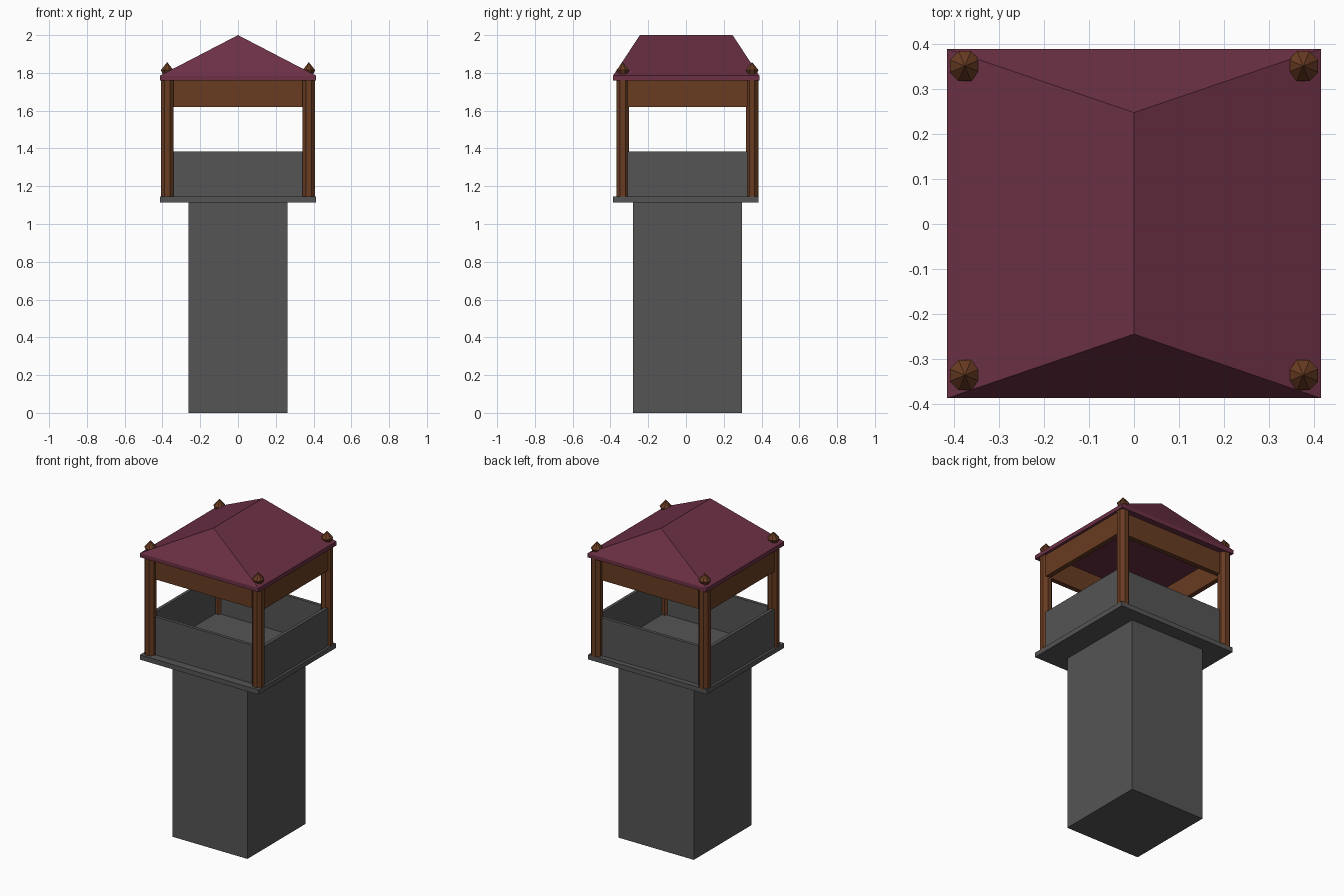
import bpy, bmesh, math

if "Cube" in bpy.data.objects:
    bpy.data.objects.remove(bpy.data.objects["Cube"])


def material(name, rgb):
    m = bpy.data.materials.new(name)
    m.diffuse_color = (*rgb, 1)
    m.use_nodes = True
    m.node_tree.nodes["Principled BSDF"].inputs["Base Color"].default_value = m.diffuse_color
    return m


STONE = material("stone", (0.09, 0.09, 0.09))
WOOD = material("wood", (0.14, 0.045, 0.016))
TILE = material("tile", (0.15, 0.03, 0.06))


def finish(bm, name, mat):
    bmesh.ops.recalc_face_normals(bm, faces=bm.faces)
    me = bpy.data.meshes.new(name)
    bm.to_mesh(me)
    bm.free()
    me.materials.append(mat)
    ob = bpy.data.objects.new(name, me)
    bpy.context.collection.objects.link(ob)
    return ob


def box(name, x0, x1, y0, y1, z0, z1, mat):
    bm = bmesh.new()
    bmesh.ops.create_cube(bm, size=1)
    for v in bm.verts:
        v.co.x = x1 if v.co.x > 0 else x0
        v.co.y = y1 if v.co.y > 0 else y0
        v.co.z = z1 if v.co.z > 0 else z0
    return finish(bm, name, mat)


def lathe(name, cx, cy, profile, mat, n=8):
    # stacked rings of (radius, z), capped at both ends
    bm = bmesh.new()
    rings = []
    for r, z in profile:
        angles = [2 * math.pi * (i + 0.5) / n for i in range(n)]
        rings.append([bm.verts.new((cx + r * math.cos(a), cy + r * math.sin(a), z))
                      for a in angles])
    for a, b in zip(rings, rings[1:]):
        for i in range(n):
            j = (i + 1) % n
            bm.faces.new((a[i], a[j], b[j], b[i]))
    bm.faces.new(rings[0])
    bm.faces.new(rings[-1])
    bmesh.ops.remove_doubles(bm, verts=bm.verts, dist=0.0005)
    return finish(bm, name, mat)


FRONT, BACK, SIDE = -0.335, 0.35, 0.375   # post centre lines

# Stone shaft and platform
box("tower_shaft", -0.262, 0.262, -0.28, 0.296, 0, 1.115, STONE)
box("platform", -0.413, 0.413, -0.386, 0.383, 1.115, 1.145, STONE)


# A rectangle of four panels between the posts
def surround(name, z0, z1, t, mat):
    for label, s in (("left", -1), ("right", 1)):
        xs = sorted((s * 0.398, s * (0.398 - t)))
        box(f"{label}_{name}", *xs, FRONT, BACK, z0, z1, mat)
    box(f"front_{name}", -SIDE, SIDE, FRONT, FRONT + t, z0, z1, mat)
    box(f"back_{name}", -SIDE, SIDE, BACK - t, BACK, z0, z1, mat)


surround("parapet", 1.14, 1.385, 0.02, STONE)
surround("beam", 1.62, 1.765, 0.03, WOOD)

# Octagonal corner posts with pointed finials
for x in (-SIDE, SIDE):
    for y, label in ((FRONT, "front"), (BACK, "back")):
        side = "left" if x < 0 else "right"
        lathe(f"{label}_{side}_post", x, y, [(0.036, 1.14), (0.036, 1.775)], WOOD)
        lathe(f"{label}_{side}_finial", x, y,
              [(0.024, 1.77), (0.024, 1.79), (0.036, 1.815), (0.0, 1.857)], WOOD)

# Hipped roof with a thin eave edge
bm = bmesh.new()
corners = [(-0.414, -0.386), (0.414, -0.386), (0.414, 0.388), (-0.414, 0.388)]
low = [bm.verts.new((x, y, 1.76)) for x, y in corners]
eave = [bm.verts.new((x, y, 1.785)) for x, y in corners]
f = bm.verts.new((0, -0.244, 2.0))
b = bm.verts.new((0, 0.247, 2.0))
bm.faces.new(low)
for i in range(4):
    j = (i + 1) % 4
    bm.faces.new((low[i], low[j], eave[j], eave[i]))
bm.faces.new((eave[0], eave[1], f))
bm.faces.new((eave[2], eave[3], b))
bm.faces.new((eave[1], eave[2], b, f))
bm.faces.new((eave[3], eave[0], f, b))
finish(bm, "hipped_roof", TILE)
